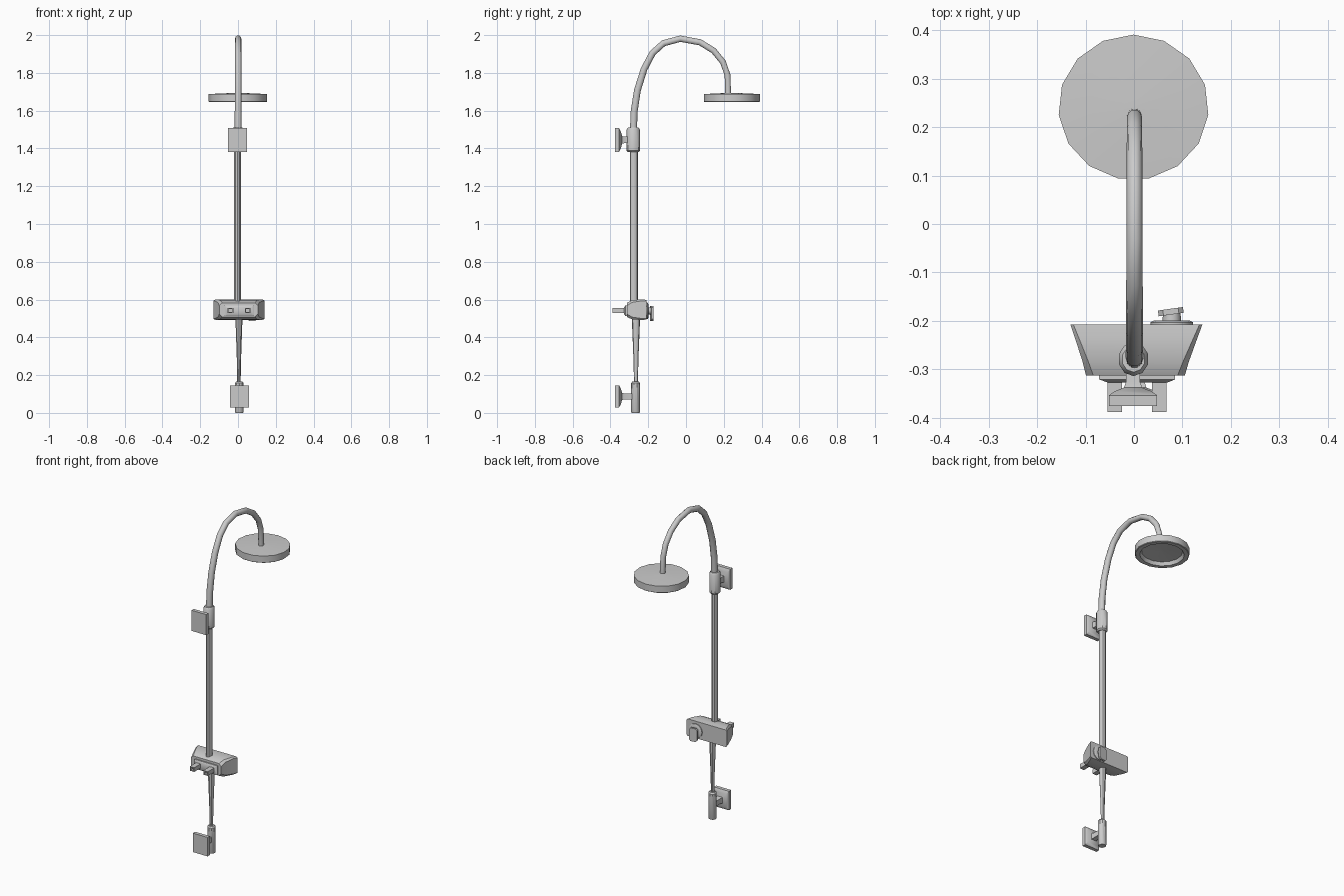
import bpy, bmesh, math
from mathutils import Vector

if "Cube" in bpy.data.objects:
    bpy.data.objects.remove(bpy.data.objects["Cube"])


def skin(name, rings, angle=35):
    """Bridge equal-length rings of points and cap both ends."""
    bm = bmesh.new()
    loops = [[bm.verts.new(p) for p in ring] for ring in rings]
    n = len(loops[0])
    for a, b in zip(loops, loops[1:]):
        for i in range(n):
            j = (i + 1) % n
            bm.faces.new((a[i], a[j], b[j], b[i]))
    bm.faces.new(loops[0])
    bm.faces.new(loops[-1])
    bmesh.ops.recalc_face_normals(bm, faces=bm.faces)
    mesh = bpy.data.meshes.new(name)
    bm.to_mesh(mesh)
    bm.free()
    ob = bpy.data.objects.new(name, mesh)
    bpy.context.collection.objects.link(ob)
    bpy.ops.object.select_all(action='DESELECT')
    ob.select_set(True)
    bpy.context.view_layer.objects.active = ob
    bpy.ops.object.shade_smooth_by_angle(angle=math.radians(angle))
    return ob


def turned(name, cx, cy, profile, sides=12, sx=1.0):
    """Vertical turned part from (radius, z) pairs."""
    turn = [i * math.tau / sides for i in range(sides)]
    return skin(name, [[(cx + r * sx * math.sin(a), cy + r * math.cos(a), z) for a in turn]
                       for r, z in profile])


def rect(x0, x1, z0, z1, y):
    return [(x0, y, z0), (x1, y, z0), (x1, y, z1), (x0, y, z1)]


def octagon(x0, x1, z0, z1, y, c):
    """Rectangle in the xz plane with its corners cut by c."""
    return [(x0 + c, y, z0), (x1 - c, y, z0), (x1, y, z0 + c), (x1, y, z1 - c),
            (x1 - c, y, z1), (x0 + c, y, z1), (x0, y, z1 - c), (x0, y, z0 + c)]


def disc(name, cx, cz, steps, sides=12):
    """Round part along y from (radius, y) pairs."""
    turn = [i * math.tau / sides for i in range(sides)]
    skin(name, [[(cx + r * math.cos(a), y, cz + r * math.sin(a)) for a in turn]
                for r, y in steps])


def wall_plate(name, cx, cz, hx, hz, y_end):
    """Square wall plate flaring down to a neck."""
    steps = [(1, 1, -0.376), (1, 1, -0.354), (0.75, 0.7, -0.345),
             (0.38, 0.32, -0.338), (0.28, 0.27, -0.325), (0.3, 0.27, y_end)]
    skin(name, [rect(cx - hx * a, cx + hx * a, cz - hz * b, cz + hz * b, y)
                for a, b, y in steps])


# Gooseneck arm swept along a curve in the yz plane
path = [(-0.278, 1.49), (-0.275, 1.593), (-0.257, 1.709), (-0.222, 1.82), (-0.177, 1.905),
        (-0.119, 1.957), (-0.03, 1.981), (0.074, 1.962), (0.146, 1.918), (0.196, 1.857),
        (0.22, 1.788), (0.223, 1.68)]
pts = [Vector((0.001, y, z)) for y, z in path]
rings = []
for i, p in enumerate(pts):
    t = (pts[min(i + 1, len(pts) - 1)] - pts[max(i - 1, 0)]).normalized()
    normal = t.cross(Vector((1, 0, 0)))
    r = 0.0195 - 0.0035 * i / (len(pts) - 1)
    rings.append([p + Vector((1, 0, 0)) * r * 0.95 * math.cos(a) + normal * r * math.sin(a)
                  for a in (k * math.tau / 10 for k in range(10))])
skin("gooseneck_arm", rings, 50)

# Shower head: shallow cone on top, rim and recessed underside
turned("shower_head", -0.001, 0.241,
       [(0.02, 1.694), (0.15, 1.688), (0.15, 1.648), (0.146, 1.645), (0.122, 1.645),
        (0.112, 1.665), (0.01, 1.672)], 15, 1.035)

# Riser pipe and tapered lower supply pipe
turned("riser_pipe", -0.002, -0.276, [(0.021, 0.57), (0.021, 1.40)], 10, 0.9)
turned("supply_pipe", 0.005, -0.265, [(0.010, 0.14), (0.013, 0.28), (0.021, 0.48),
                                     (0.021, 0.52)], 10, 0.9)

# Upper bracket
turned("upper_bracket_sleeve", -0.001, -0.279,
       [(0.027, 1.38), (0.035, 1.388), (0.035, 1.50), (0.027, 1.512)], 10, 0.9)
wall_plate("upper_wall_plate", -0.002, 1.445, 0.05, 0.063, -0.27)

# Lower bracket
turned("lower_bracket_sleeve", 0.007, -0.267,
       [(0.021, 0.0), (0.024, 0.006), (0.024, 0.157), (0.018, 0.165)], 10)
wall_plate("lower_wall_plate", 0.007, 0.087, 0.05, 0.058, -0.265)

# Valve body: wide at the back, narrowing and rounding to the front
skin("valve_body", [octagon(-0.131, 0.141, 0.494, 0.598, -0.208, 0.006),
                    octagon(-0.122, 0.131, 0.492, 0.601, -0.235, 0.008),
                    octagon(-0.106, 0.113, 0.495, 0.597, -0.285, 0.012),
                    octagon(-0.099, 0.105, 0.508, 0.583, -0.313, 0.015)], 30)

# Outlet plate with two square, hollow-ended wall outlets
skin("outlet_plate", [rect(-0.072, 0.085, 0.513, 0.569, -0.305),
                      rect(-0.072, 0.085, 0.513, 0.569, -0.321),
                      rect(-0.055, 0.07, 0.522, 0.56, -0.327)])
for side, x in (("left", -0.04), ("right", 0.052)):
    skin(side + "_outlet", [rect(x - w, x + w, 0.542 - h, 0.542 + h, y) for w, h, y in
                            ((0.015, 0.013, -0.32), (0.015, 0.013, -0.388),
                             (0.009, 0.008, -0.388), (0.009, 0.008, -0.365))])

# Control knob base and tilted lever at the back
disc("knob_base", 0.078, 0.54, [(0.044, -0.215), (0.044, -0.203), (0.036, -0.199),
                               (0.019, -0.199), (0.018, -0.18)])
lever = skin("control_lever", [octagon(-0.026, 0.026, -0.053, 0.027, -0.006, 0.01),
                               octagon(-0.026, 0.026, -0.053, 0.027, 0.006, 0.01)])
lever.location = (0.076, -0.181, 0.54)
lever.rotation_euler = (0, 0, math.radians(8))
